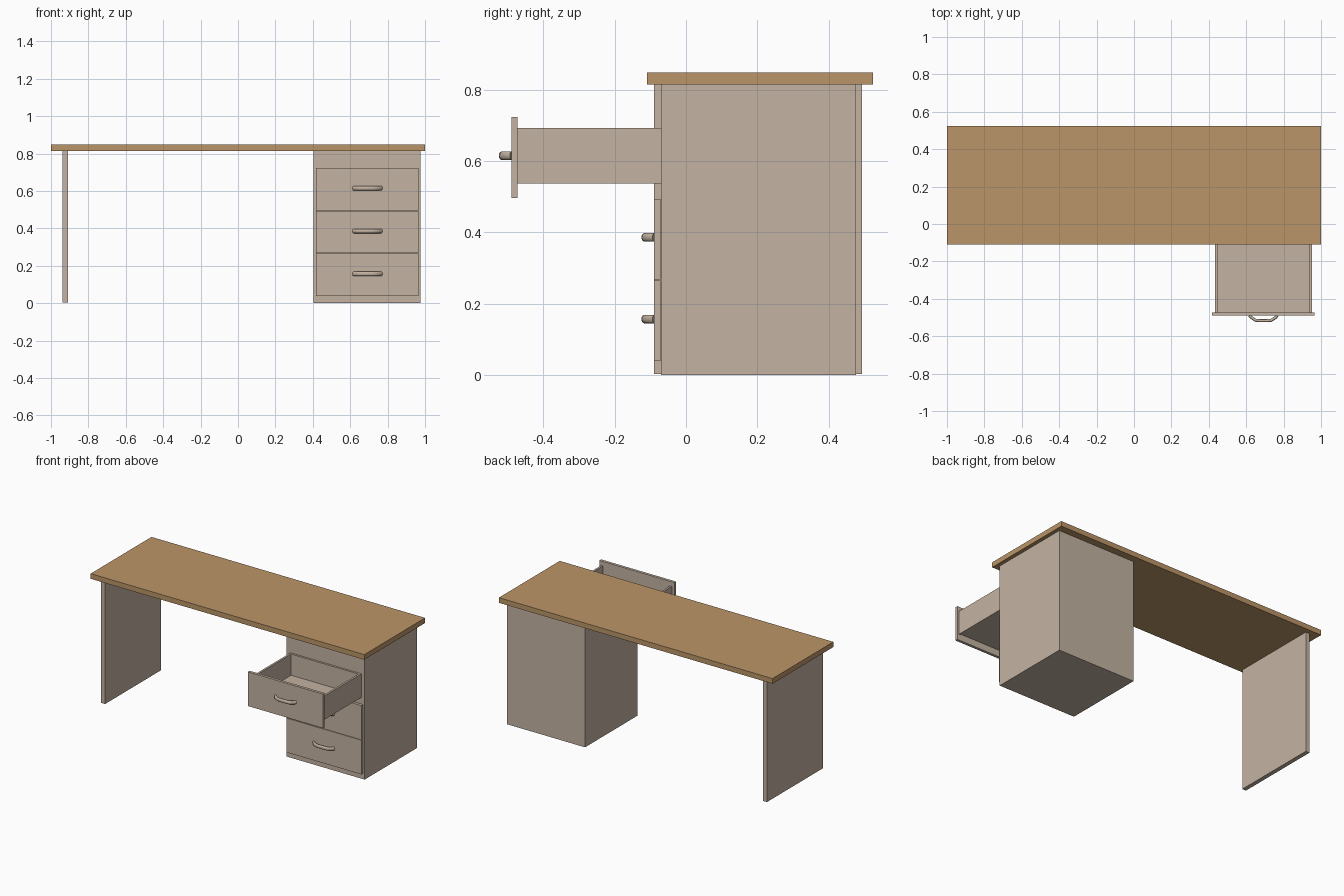
import bpy, bmesh, math
from mathutils import Vector

if "Cube" in bpy.data.objects:
    bpy.data.objects.remove(bpy.data.objects["Cube"])


def material(name, rgb):
    m = bpy.data.materials.new(name)
    m.diffuse_color = (*rgb, 1)
    m.use_nodes = True
    m.node_tree.nodes["Principled BSDF"].inputs["Base Color"].default_value = m.diffuse_color
    return m


WOOD = material("oak top", (0.50, 0.30, 0.14))
BEIGE = material("beige panel", (0.55, 0.45, 0.36))


def finish(bm, name, mat):
    bmesh.ops.recalc_face_normals(bm, faces=bm.faces)
    me = bpy.data.meshes.new(name)
    bm.to_mesh(me)
    bm.free()
    me.materials.append(mat)
    ob = bpy.data.objects.new(name, me)
    bpy.context.collection.objects.link(ob)
    return ob


def box(name, x, y, z, mat):
    bm = bmesh.new()
    bmesh.ops.create_cube(bm, size=1)
    for v in bm.verts:
        for i, (a, b) in enumerate((x, y, z)):
            v.co[i] = a if v.co[i] < 0 else b
    return finish(bm, name, mat)


def handle(name, cx, y, cz):
    # bowed bar: oval rings swept along a short path, meeting the drawer front
    path = [(-.074, .001), (-.066, -.009), (-.042, -.025), (-.02, -.027),
            (.02, -.027), (.042, -.025), (.066, -.009), (.074, .001)]
    n = 12
    bm = bmesh.new()
    rings = []
    for i, p in enumerate(path):
        a, b = path[max(i - 1, 0)], path[min(i + 1, len(path) - 1)]
        t = Vector((b[0] - a[0], b[1] - a[1], 0)).normalized()
        side = Vector((-t.y, t.x, 0))
        ring = []
        for k in range(n):
            w = 2 * math.pi * k / n
            co = Vector((cx + p[0], y + p[1], cz)) + side * (.008 * math.cos(w))
            co.z += .012 * math.sin(w)
            co.y = min(co.y, y + .002)
            ring.append(bm.verts.new(co))
        rings.append(ring)
    for r, s in zip(rings, rings[1:]):
        for k in range(n):
            bm.faces.new((r[k], r[(k + 1) % n], s[(k + 1) % n], s[k]))
    bm.faces.new(rings[0])
    bm.faces.new(rings[-1])
    ob = finish(bm, name, BEIGE)
    for p in ob.data.polygons:
        p.use_smooth = len(p.vertices) == 4


# Table top, left leg panel and drawer cabinet
box("table_top", (-1, 1), (-.11, .525), (.814, .848), WOOD)
box("leg_panel", (-.937, -.909), (-.09, .493), (.003, .814), BEIGE)
box("cabinet", (.404, .975), (-.07, .477), (0, .814), BEIGE)

# Drawer fronts with handles; the top drawer is pulled out
for i, label in enumerate(("bottom", "middle", "top")):
    z0 = .039 + .229 * i
    y = -.49 if label == "top" else -.09
    box(label + "_drawer_front", (.416, .964), (y, y + .018),
        (z0, z0 + .226), BEIGE)
    handle(label + "_drawer_handle", .692, y, z0 + .118)

# Open drawer tray
Y, Z = (-.473, -.069), (.537, .693)
box("drawer_side_left", (.433, .446), Y, Z, BEIGE)
box("drawer_side_right", (.938, .951), Y, Z, BEIGE)
box("drawer_back", (.446, .938), (-.083, -.069), Z, BEIGE)
box("drawer_floor", (.446, .938), (-.473, -.083), (.541, .553), BEIGE)
